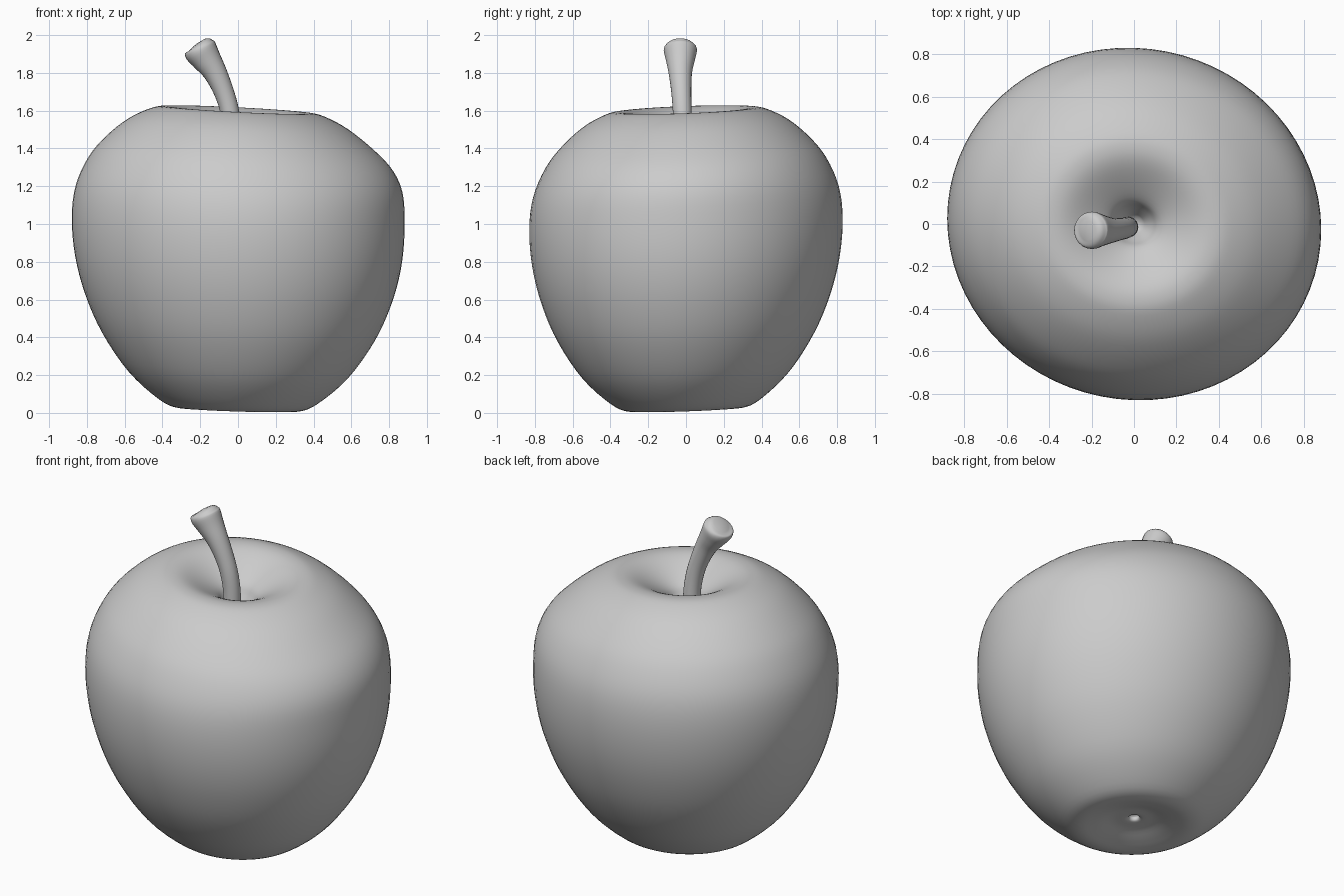
import bpy, bmesh, math
from mathutils import Vector

if "Cube" in bpy.data.objects:
    bpy.data.objects.remove(bpy.data.objects["Cube"], do_unlink=True)

# One plain grey for the whole fruit
grey = bpy.data.materials.new("plain grey")
grey.use_nodes = True
GREY = (0.6, 0.6, 0.6, 1)
grey.diffuse_color = GREY
grey.node_tree.nodes["Principled BSDF"].inputs["Base Color"].default_value = GREY


def spline(points, steps):
    """Smooth curve that passes through every point."""
    pts = [Vector(p) for p in points]
    out = []
    for i in range(len(pts) - 1):
        a, b = pts[max(i - 1, 0)], pts[i]
        c, d = pts[i + 1], pts[min(i + 2, len(pts) - 1)]
        for s in range(steps):
            t = s / steps
            out.append(0.5 * (2 * b + (c - a) * t + (2 * a - 5 * b + 4 * c - d) * t**2
                              + (3 * b - a - 3 * c + d) * t**3))
    return out + [pts[-1]]


def loft(name, rings, start, end):
    """Skin a row of rings and close both ends with a fan."""
    bm = bmesh.new()
    rows = [[bm.verts.new(p) for p in ring] for ring in rings]
    n = len(rows[0])
    first, last = bm.verts.new(start), bm.verts.new(end)
    for i in range(n):
        j = (i + 1) % n
        for low, high in zip(rows, rows[1:]):
            bm.faces.new((low[i], low[j], high[j], high[i]))
        bm.faces.new((first, rows[0][j], rows[0][i]))
        bm.faces.new((last, rows[-1][i], rows[-1][j]))
    bmesh.ops.recalc_face_normals(bm, faces=bm.faces)
    for face in bm.faces:
        face.smooth = True
    mesh = bpy.data.meshes.new(name)
    bm.to_mesh(mesh)
    bm.free()
    mesh.materials.append(grey)
    obj = bpy.data.objects.new(name, mesh)
    bpy.context.collection.objects.link(obj)
    return obj


def body_point(r, z, angle):
    """Slightly oval, leaning fruit with one fuller shoulder."""
    bulge = math.exp(-((z - 1.3) / 0.17) ** 2) * max(0, math.cos(angle)) ** 2
    r *= 1 + 0.04 * bulge
    x, y = r * math.cos(angle), 0.943 * r * math.sin(angle)
    y -= 0.03 * x
    return Vector((x, y, z - (0.03 + 0.0125 * z) * x + 0.035 * y))


# Fruit body: radius and height from the base dimple to the stem hollow
profile = spline([
    (0.03, 0.085), (0.038, 0.06), (0.12, 0.055), (0.22, 0.03), (0.32, 0.018),
    (0.42, 0.06), (0.58, 0.2), (0.72, 0.4), (0.81, 0.6), (0.863, 0.8), (0.88, 1.0),
    (0.858, 1.17), (0.79, 1.32), (0.7, 1.43), (0.58, 1.53), (0.46, 1.59), (0.38, 1.605),
    (0.3, 1.59), (0.2, 1.54), (0.12, 1.485), (0.085, 1.43), (0.04, 1.36)], 4)
SIDES = 72
loft("fruit_body",
     [[body_point(r, z, math.tau * k / SIDES) for k in range(SIDES)] for r, z in profile],
     (0, 0, 0.09), (0, 0, 1.34))

# Stem: a curved tube given as x, y, z and radius, flaring to a domed tip
stem = spline([
    (-0.03, -0.015, 1.3, 0.05), (-0.03, -0.015, 1.48, 0.049), (-0.045, -0.02, 1.6, 0.05),
    (-0.075, -0.025, 1.7, 0.053), (-0.12, -0.03, 1.8, 0.062), (-0.165, -0.03, 1.87, 0.077),
    (-0.198, -0.03, 1.92, 0.088), (-0.21, -0.03, 1.943, 0.076), (-0.216, -0.03, 1.952, 0.045)], 4)
rings = []
for i, p in enumerate(stem):
    ahead, behind = stem[min(i + 1, len(stem) - 1)], stem[max(i - 1, 0)]
    along = (ahead - behind).xyz.normalized()
    side = Vector((0, 1, 0))
    side = (side - along * side.dot(along)).normalized()
    across = side.cross(along)
    rings.append([p.xyz + p.w * (math.cos(a) * across + math.sin(a) * side)
                  for a in (math.tau * k / 24 for k in range(24))])
loft("stem", rings, stem[0].xyz, (-0.219, -0.03, 1.955))
